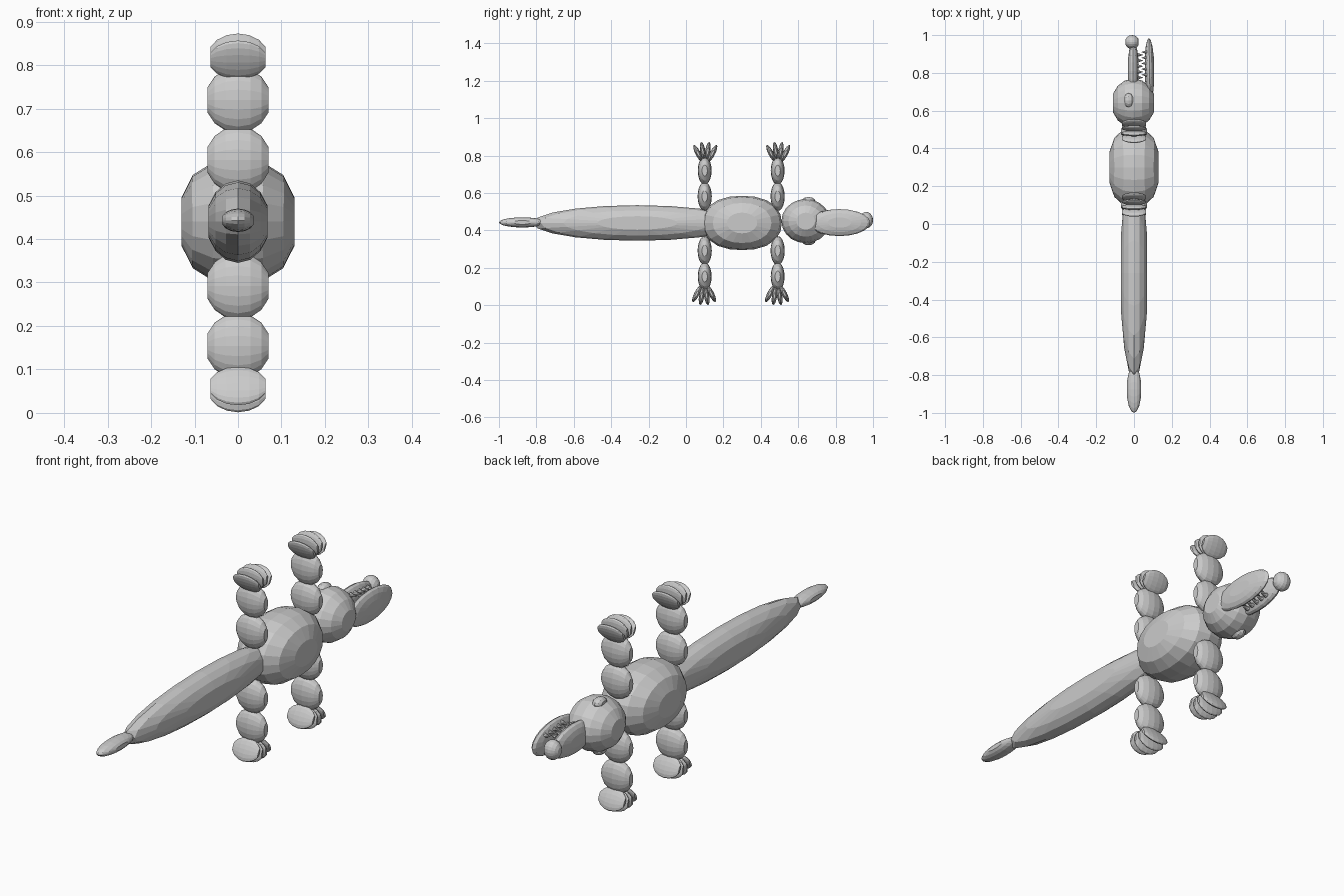
import bpy, bmesh
from math import radians, sin, cos
from mathutils import Matrix, Vector

if "Cube" in bpy.data.objects:
    bpy.data.objects.remove(bpy.data.objects["Cube"])

MID = 0.437          # height of the body axis (creature lies on its side)


def blob(name, center, radii, tilt=0.0, yaw=0.0, power=2.0, segs=20, rings=8):
    """Faceted ellipsoid with flattened ends on the x axis; power > 2 makes it blunter along y."""
    bm = bmesh.new()
    bmesh.ops.create_uvsphere(bm, u_segments=segs, v_segments=rings, radius=1)
    cap = cos(radians(180 / rings))
    for v in bm.verts:
        p = Vector((max(-cap, min(cap, v.co.z)) / cap, v.co.x, v.co.y))
        if power != 2.0:
            n = (abs(p.x) ** power + abs(p.y) ** power + abs(p.z) ** power) ** (1 / power)
            p *= p.length / max(n, 1e-6) if abs(p.x) < 0.99 else 1.0
            p.x, p.y, p.z = (max(-1, min(1, c)) for c in p)
        v.co = Vector((p.x * radii[0], p.y * radii[1], p.z * radii[2]))
    bm.transform(Matrix.Translation(center) @ Matrix.Rotation(yaw, 4, 'Z')
                 @ Matrix.Rotation(tilt, 4, 'X'))
    bmesh.ops.recalc_face_normals(bm, faces=bm.faces)
    return finish(name, bm)


def finish(name, bm):
    me = bpy.data.meshes.new(name)
    bm.to_mesh(me)
    bm.free()
    ob = bpy.data.objects.new(name, me)
    bpy.context.collection.objects.link(ob)
    return ob


def tooth(name, base, direction, length=0.03, radius=0.011):
    bm = bmesh.new()
    bmesh.ops.create_cone(bm, cap_ends=True, segments=8, radius1=radius,
                          radius2=0.001, depth=length)
    rot = Matrix.Rotation(radians(90) * direction, 4, 'Y')
    bm.transform(Matrix.Translation(base) @ rot @ Matrix.Translation((0, 0, length / 2)))
    return finish(name, bm)


# Trunk and tail
blob("body", (0, 0.30, 0.44), (0.13, 0.212, 0.145), power=2.3)
blob("tail", (0, -0.26, 0.44), (0.068, 0.56, 0.095))
blob("tail_tip", (0, -0.875, 0.443), (0.036, 0.125, 0.027))

# Head, jaws and nose
blob("head", (-0.003, 0.64, 0.45), (0.108, 0.13, 0.118))
blob("upper_jaw", (-0.004, 0.81, 0.445), (0.028, 0.155, 0.068))
blob("lower_jaw", (0.082, 0.82, 0.442), (0.024, 0.165, 0.072), yaw=radians(1))
blob("nose", (-0.010, 0.963, 0.455), (0.035, 0.037, 0.044))

# Eyes
for side, label in ((1, "left"), (-1, "right")):
    blob("eye_" + label, (-0.028, 0.655, 0.45 + side * 0.105),
         (0.023, 0.038, 0.024), segs=12, rings=6)

# Teeth along both edges of each jaw
for side in (1, -1):
    for i in range(5):
        y = 0.775 + i * 0.03
        z = 0.443 + side * (0.048 - 0.003 * i)
        tooth("upper_tooth", (0.018, y, z), 1)
        tooth("lower_tooth", (0.070, y + 0.015, z), -1)

# Legs: two segments and four fanned toes each
for y, pair in ((0.10, "back"), (0.49, "front")):
    for side, label in ((1, "left"), (-1, "right")):
        name = pair + "_leg_" + label
        blob(name + "_thigh", (0, y, MID + side * 0.145), (0.07, 0.038, 0.078))
        blob(name + "_shin", (0, y, MID + side * 0.283), (0.07, 0.037, 0.076))
        for i in range(4):
            a = radians(-27 + 18 * i)
            hub = Vector((0, y + side * 0.003, MID + side * 0.325))
            reach = 0.062 - 0.006 * (i in (0, 3))
            pos = hub + Vector((0, sin(a) * 0.085, side * cos(a) * reach))
            blob(name + "_toe", pos, (0.063, 0.014, 0.05), tilt=-side * a,
                 segs=16)
